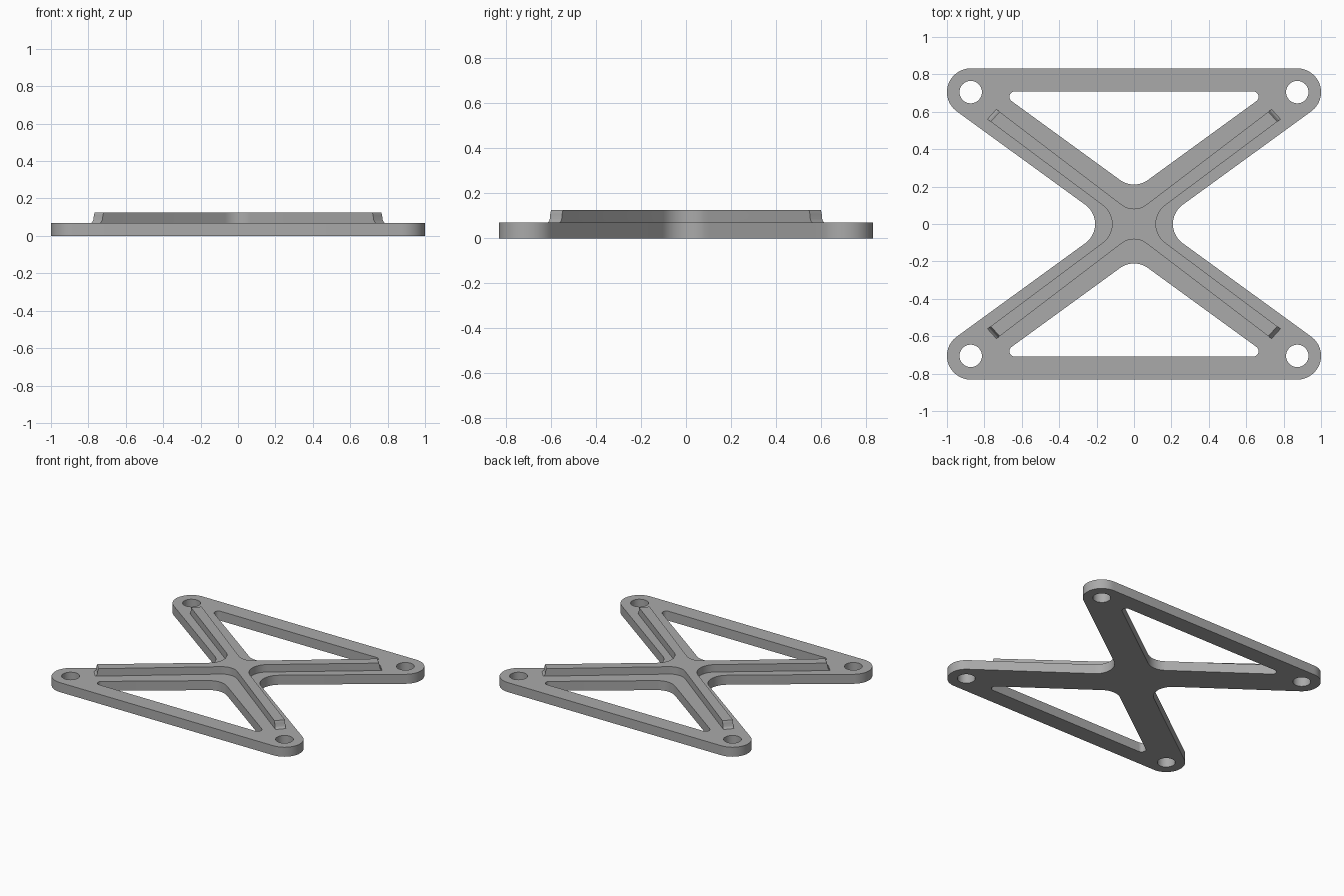
import bpy, bmesh, math
from mathutils import Vector

cube = bpy.data.objects.get("Cube")
if cube:
    bpy.data.objects.remove(cube, do_unlink=True)

PLATE_TOP, RIB_TOP = 0.07, 0.125

grey = bpy.data.materials.new("matte grey")
grey.use_nodes = True
colour = (0.4, 0.4, 0.4, 1)
grey.diffuse_color = colour
grey.node_tree.nodes["Principled BSDF"].inputs["Base Color"].default_value = colour


def fillet(corners, steps=10):
    """Round each (x, y, radius) corner of a closed outline."""
    pts, n = [], len(corners)
    for i, (x, y, r) in enumerate(corners):
        p = Vector((x, y))
        if r == 0:
            pts.append(p)
            continue
        a = (Vector(corners[i - 1][:2]) - p).normalized()
        b = (Vector(corners[(i + 1) % n][:2]) - p).normalized()
        half = a.angle(b) / 2
        centre = p + (a + b).normalized() * r / math.sin(half)
        start = p + a * r / math.tan(half) - centre
        end = p + b * r / math.tan(half) - centre
        sweep = math.pi - 2 * half
        for k in range(steps + 1):
            t = k / steps
            pts.append(centre + (start * math.sin((1 - t) * sweep)
                                 + end * math.sin(t * sweep)) / math.sin(sweep))
    return pts


def four_way(quarter):
    """Mirror a quarter outline, listed from +x axis to +y axis, all round."""
    def flip(pts, sx, sy):
        return [(x * sx, y * sy, r) for x, y, r in pts]
    back = quarter[::-1]
    full = quarter + flip(back, -1, 1) + flip(quarter, -1, -1) + flip(back, 1, -1)
    # Corners on an axis appear twice in a row, so keep one
    return [c for i, c in enumerate(full)
            if (Vector(c[:2]) - Vector(full[i - 1][:2])).length > 1e-5]


def finish(name, bm):
    bmesh.ops.recalc_face_normals(bm, faces=bm.faces)
    mesh = bpy.data.meshes.new(name)
    bm.to_mesh(mesh)
    bm.free()
    mesh.materials.append(grey)
    obj = bpy.data.objects.new(name, mesh)
    bpy.context.collection.objects.link(obj)
    bpy.ops.object.select_all(action='DESELECT')
    obj.select_set(True)
    bpy.context.view_layer.objects.active = obj
    bpy.ops.object.shade_smooth_by_angle(angle=math.radians(30))
    return obj


# Base plate: hourglass outline, two triangular windows, four bolt holes
outline = fillet(four_way([(0.119, 0, 0.127), (1.264, 0.832, 0.127)]), 16)
loops = [outline]
for s in (1, -1):
    loops.append(fillet([(0, s * 0.181, 0.127), (0.726, s * 0.709, 0.029),
                         (-0.726, s * 0.709, 0.029)]))
    for sx in (1, -1):
        ring = [2 * math.pi * k / 32 for k in range(32)]
        loops.append([Vector((sx * 0.873 + 0.06 * math.cos(a),
                              s * 0.705 + 0.06 * math.sin(a))) for a in ring])

bm = bmesh.new()
for loop in loops:
    verts = [bm.verts.new((p.x, p.y, 0)) for p in loop]
    for i, v in enumerate(verts):
        bm.edges.new((verts[i - 1], v))
bmesh.ops.triangle_fill(bm, use_beauty=True, edges=bm.edges[:], normal=(0, 0, 1))
lifted = bmesh.ops.extrude_face_region(bm, geom=bm.faces[:])["geom"]
bmesh.ops.translate(bm, vec=(0, 0, PLATE_TOP),
                    verts=[g for g in lifted if isinstance(g, bmesh.types.BMVert)])
finish("base_plate", bm)

# Crossed rib: stacked outlines whose arm ends flare out towards the plate
arm = Vector((0.795, 0.605))
levels = [(PLATE_TOP - 0.01, 0.022), (PLATE_TOP, 0.022), (0.077, 0.014),
          (0.086, 0.009), (0.108, 0.006), (0.118, 0.003), (RIB_TOP, 0)]
bm = bmesh.new()
rings = []
for z, flare in levels:
    d = arm * flare
    section = fillet(four_way([(0.033, 0, 0.125),
                               (0.766 + d.x, 0.547 + d.y, 0),
                               (0.718 + d.x, 0.600 + d.y, 0),
                               (0, 0.053, 0.11)]))
    rings.append([bm.verts.new((p.x, p.y, z)) for p in section])
for low, high in zip(rings, rings[1:]):
    for i in range(len(low)):
        bm.faces.new((low[i - 1], low[i], high[i], high[i - 1]))
bm.faces.new(rings[0][::-1])
bm.faces.new(rings[-1])
finish("cross_rib", bm)
